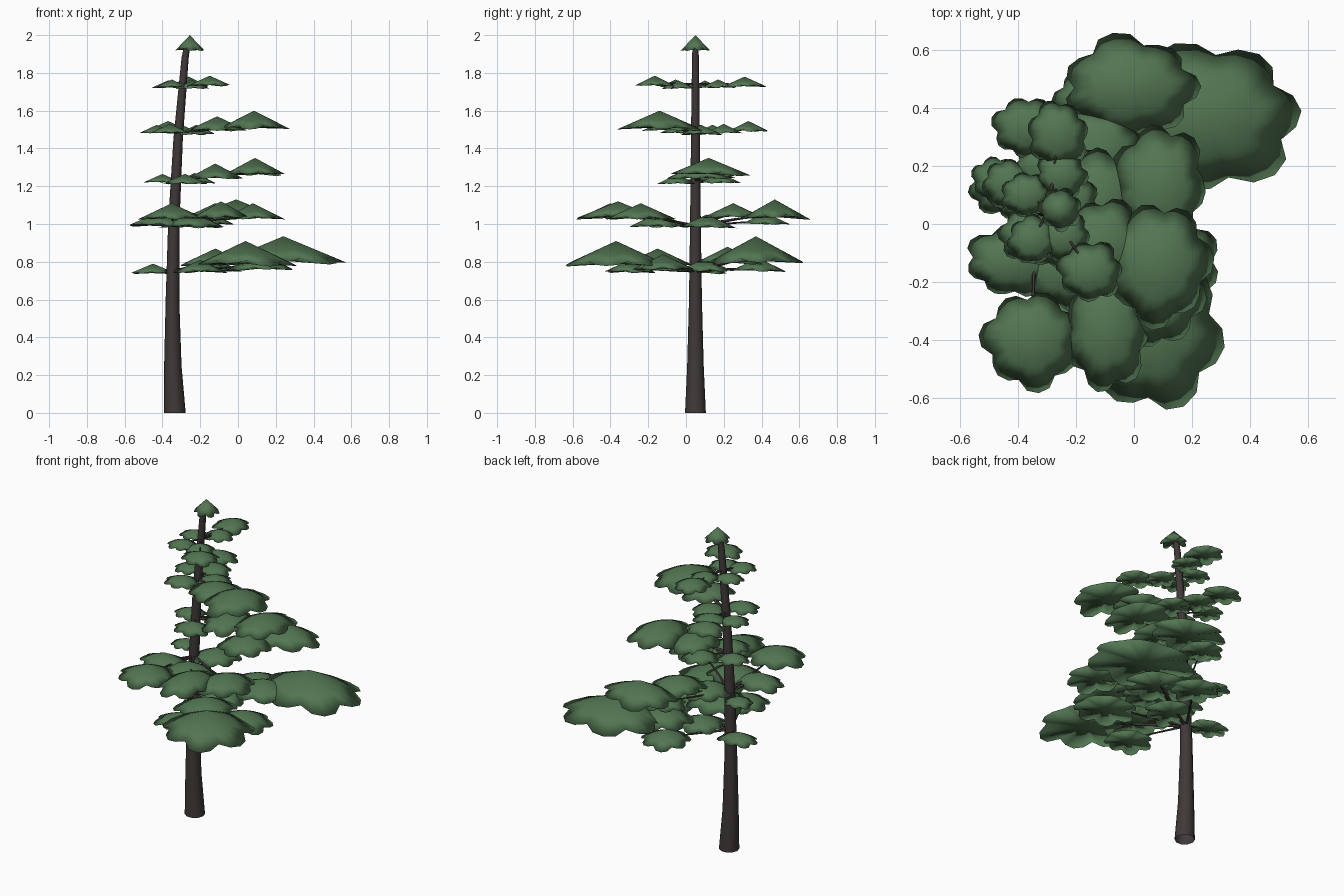
import bpy, bmesh, math, random
from mathutils import Vector

if "Cube" in bpy.data.objects:
    bpy.data.objects.remove(bpy.data.objects["Cube"])

random.seed(11)


def material(name, rgb):
    m = bpy.data.materials.new(name)
    m.diffuse_color = (*rgb, 1)
    m.use_nodes = True
    m.node_tree.nodes["Principled BSDF"].inputs["Base Color"].default_value = m.diffuse_color
    return m


GREEN = material("needle green", (0.085, 0.18, 0.085))
BARK = material("dark bark", (0.05, 0.04, 0.04))


def finish(name, bm, mat):
    bmesh.ops.recalc_face_normals(bm, faces=bm.faces)
    me = bpy.data.meshes.new(name)
    bm.to_mesh(me)
    bm.free()
    me.materials.append(mat)
    for p in me.polygons:
        p.use_smooth = True
    ob = bpy.data.objects.new(name, me)
    bpy.context.collection.objects.link(ob)
    return ob


def tube(name, path, sides):
    """Tapered open tube through (point, radius) stations."""
    bm = bmesh.new()
    axis = (Vector(path[-1][0]) - Vector(path[0][0])).normalized()
    turn = Vector((0, 0, 1)).rotation_difference(axis)
    if axis.z > 0.9:
        turn.identity()
    rings = []
    for p, r in path:
        ring = []
        for i in range(sides):
            a = math.tau * i / sides
            off = turn @ Vector((r * math.cos(a), r * math.sin(a), 0))
            ring.append(bm.verts.new(Vector(p) + off))
        rings.append(ring)
    for lo, hi in zip(rings, rings[1:]):
        for i in range(sides):
            j = (i + 1) % sides
            bm.faces.new((lo[i], lo[j], hi[j], hi[i]))
    return finish(name, bm, BARK)


def pad(name, x, y, z, rx, ry, lobes=7, slope=0.47):
    """Soft-shaded tent of foliage with a scalloped rim and flat underside."""
    bm = bmesh.new()
    per = 4
    n = lobes * per
    sizes = [random.uniform(0.92, 1.07) for _ in range(lobes)]
    phase = random.uniform(0, math.tau)
    height = slope * (rx + ry) / 2
    top = bm.verts.new((x, y, z))
    under = bm.verts.new((x, y, z - height * 0.92))
    mid, rim = [], []
    for i in range(n):
        lobe, k = divmod(i, per)
        a = phase + math.tau * i / n
        if k == 0:   # notch between two lobes
            size = 0.82 * (sizes[lobe] + sizes[lobe - 1]) / 2
        else:
            size = sizes[lobe] * (0.84 + 0.16 * math.sin(math.pi * k / per))
        for ring, d in ((mid, 0.55 * (0.5 + 0.5 * size)), (rim, size)):
            ring.append(bm.verts.new((x + rx * d * math.cos(a),
                                      y + ry * d * math.sin(a), z - height * d)))
    for i in range(n):
        j = (i + 1) % n
        bm.faces.new((top, mid[i], mid[j]))
        bm.faces.new((mid[i], rim[i], rim[j], mid[j]))
        bm.faces.new((under, rim[j], rim[i]))
    return finish(name, bm, GREEN)


# Trunk: flared foot, leaning gently to the right near the top
TRUNK = [((-0.335, 0.05, 0.0), 0.058), ((-0.345, 0.05, 0.25), 0.046),
         ((-0.347, 0.05, 0.6), 0.036), ((-0.34, 0.05, 1.0), 0.030),
         ((-0.317, 0.05, 1.45), 0.025), ((-0.28, 0.05, 1.88), 0.019),
         ((-0.268, 0.05, 1.95), 0.016)]
tube("trunk", TRUNK, 10)


def trunk_at(z):
    for (p, _), (q, _) in zip(TRUNK, TRUNK[1:]):
        if p[2] <= z <= q[2]:
            return Vector(p).lerp(Vector(q), (z - p[2]) / (q[2] - p[2]))


def tier(label, height, pads):
    """One whorl: each pad is (x, y, peak height, x radius, y radius)."""
    for i, (x, y, z, rx, ry) in enumerate(pads, 1):
        r = (rx + ry) / 2
        pad(f"{label}_foliage_{i}", x, y, z, rx, ry)
        base, tip = trunk_at(height), Vector((x, y, z - r * 0.33))
        thick = 0.004 + 0.025 * r
        tube(f"{label}_branch_{i}", [(base, thick), (tip, thick * 0.4)], 6)


tier("lowest", 0.75, [
    (0.24, 0.37, 0.935, 0.34, 0.26), (0.04, -0.37, 0.91, 0.27, 0.28),
    (0.02, 0.22, 0.88, 0.20, 0.18), (-0.12, -0.15, 0.87, 0.19, 0.19),
    (0.12, -0.12, 0.84, 0.18, 0.17), (-0.13, 0.38, 0.82, 0.15, 0.15),
    (-0.20, -0.30, 0.81, 0.14, 0.14), (-0.18, 0.10, 0.82, 0.15, 0.15),
    (-0.45, 0.12, 0.79, 0.13, 0.10)])
tier("low", 0.99, [
    (-0.35, -0.40, 1.11, 0.18, 0.18), (-0.09, -0.36, 1.12, 0.15, 0.21),
    (-0.01, 0.47, 1.13, 0.25, 0.18), (0.08, -0.24, 1.11, 0.17, 0.19),
    (-0.42, -0.13, 1.06, 0.165, 0.125), (-0.12, 0.25, 1.11, 0.16, 0.16),
    (-0.24, -0.15, 1.06, 0.17, 0.15), (-0.15, 0.42, 1.06, 0.13, 0.13),
    (-0.47, 0.15, 1.03, 0.09, 0.09), (-0.23, 0.11, 1.05, 0.14, 0.15)])
tier("middle", 1.23, [
    (0.09, 0.12, 1.35, 0.17, 0.22), (-0.12, 0.08, 1.32, 0.15, 0.19),
    (-0.28, -0.05, 1.265, 0.12, 0.10), (-0.40, 0.10, 1.265, 0.10, 0.09),
    (-0.23, 0.18, 1.27, 0.11, 0.11)])
tier("high", 1.48, [
    (0.085, -0.14, 1.60, 0.19, 0.22), (-0.11, -0.07, 1.57, 0.16, 0.16),
    (-0.37, 0.33, 1.545, 0.12, 0.11), (-0.31, 0.20, 1.53, 0.11, 0.10),
    (-0.43, 0.14, 1.525, 0.09, 0.09), (-0.36, -0.04, 1.53, 0.11, 0.10),
    (-0.22, 0.08, 1.525, 0.11, 0.11)])
tier("topmost", 1.74, [
    (-0.15, -0.165, 1.785, 0.12, 0.11), (-0.26, 0.31, 1.78, 0.11, 0.12),
    (-0.35, -0.055, 1.765, 0.09, 0.09), (-0.37, 0.10, 1.76, 0.09, 0.08),
    (-0.25, 0.17, 1.765, 0.09, 0.09), (-0.24, -0.04, 1.76, 0.09, 0.09)])

# Pointed crown on the trunk tip
pad("crown_tip", -0.255, 0.05, 2.0, 0.075, 0.075, slope=1.05)
